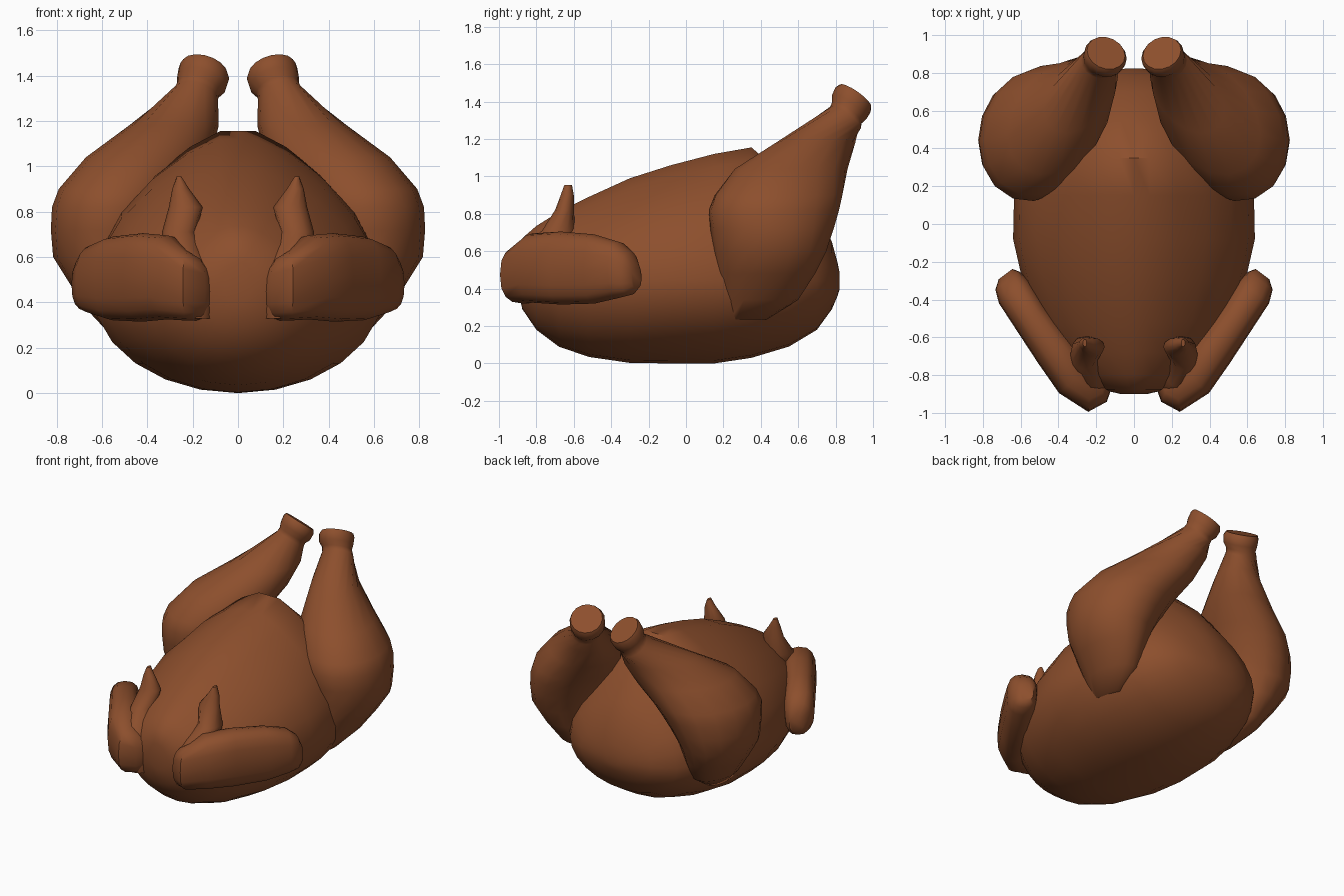
import bpy, bmesh, math
from mathutils import Vector

if "Cube" in bpy.data.objects:
    bpy.data.objects.remove(bpy.data.objects["Cube"])

skin = bpy.data.materials.new("roasted brown")
skin.diffuse_color = (0.265, 0.078, 0.026, 1)
skin.use_nodes = True
skin.node_tree.nodes["Principled BSDF"].inputs["Base Color"].default_value = skin.diffuse_color


def loft(name, rings, mirror=False, angle=50):
    """Skin a list of point rings, cap both ends, optionally mirror across x."""
    bm = bmesh.new()
    loops = [[bm.verts.new(p) for p in r] for r in rings]
    n = len(loops[0])
    for a, b in zip(loops, loops[1:]):
        for i in range(n):
            j = (i + 1) % n
            bm.faces.new((a[i], a[j], b[j], b[i]))
    bm.faces.new(loops[0][::-1])
    bm.faces.new(loops[-1])
    bmesh.ops.recalc_face_normals(bm, faces=bm.faces)
    me = bpy.data.meshes.new(name)
    bm.to_mesh(me)
    bm.free()
    me.materials.append(skin)
    ob = bpy.data.objects.new(name, me)
    bpy.context.collection.objects.link(ob)
    bpy.context.view_layer.objects.active = ob
    ob.select_set(True)
    bpy.ops.object.shade_smooth_by_angle(angle=math.radians(angle))
    ob.select_set(False)
    if mirror:
        ob.modifiers.new("Mirror", 'MIRROR')
    return ob


def ring(c, u, v, n=16, p=1.0):
    """Ellipse (p=1) or rounded box (p<1) spanned by vectors u and v."""
    c, u, v = Vector(c), Vector(u), Vector(v)
    out = []
    for i in range(n):
        t = 2 * math.pi * i / n
        co, si = math.cos(t), math.sin(t)
        out.append(c + u * math.copysign(abs(co) ** p, co)
                   + v * math.copysign(abs(si) ** p, si))
    return out


def slab(z, x0, x1, y0, y1, rho=0.0, n=16):
    """Horizontal ellipse with given extents, skewed by rho."""
    rx, ry = (x1 - x0) / 2, (y1 - y0) / 2
    return ring(((x0 + x1) / 2, (y0 + y1) / 2, z), (rx, ry * rho, 0),
                (0, ry * math.sqrt(1 - rho * rho), 0), n)


# Body: egg sections along y (y, bottom, top, half width, widest height)
body = []
for y, zb, zt, w, zc in [
        (-.90, .40, .58, .07, .49), (-.875, .29, .67, .18, .47),
        (-.80, .18, .735, .30, .45), (-.68, .09, .81, .41, .44),
        (-.52, .035, .89, .51, .44), (-.30, .003, .99, .59, .44),
        (-.08, 0, 1.06, .64, .45), (.15, 0, 1.12, .635, .45),
        (.35, .03, 1.155, .60, .45), (.55, .09, .98, .53, .45),
        (.70, .18, .80, .42, .44), (.78, .29, .65, .28, .44),
        (.81, .36, .54, .15, .44), (.822, .40, .48, .05, .44)]:
    pts = []
    for i in range(24):
        t = 2 * math.pi * i / 24
        c, s = math.cos(t), math.sin(t)
        if s > 0.01:   # narrower upper half with a small flat top
            x = w * math.copysign(abs(c) ** 1.5, c)
            pts.append((x, y, zc + (zt - zc) * min(1, s * 1.04)))
        else:
            pts.append((w * c, y, zc + (zc - zb) * s))
    body.append(pts)
loft("body", body)

# Legs: slanted drumstick, then tilted rings for the bone knob
leg = [slab(*a) for a in [
    (.235, .42, .54, .20, .43, 0), (.34, .38, .64, .18, .60, 0),
    (.48, .36, .74, .165, .69, 0), (.60, .34, .815, .145, .75, 0),
    (.72, .29, .825, .13, .79, -.05), (.82, .24, .82, .12, .82, -.1),
    (.90, .20, .79, .15, .84, -.15), (1.04, .12, .67, .26, .865, -.3),
    (1.18, .085, .48, .48, .905, -.4)]]
axis = Vector((-.25, .56, .79)).normalized()
u = (Vector((1, 0, 0)) - axis * axis.x).normalized()
v = axis.cross(u)
for c, r in [((.185, .853, 1.315), .10), ((.175, .86, 1.34), .097),
             ((.16, .872, 1.37), .112), ((.15, .893, 1.41), .115),
             ((.148, .905, 1.43), .104)]:
    leg.append(ring(c, u * r, v * r))
loft("leg", leg, True)

# Wing: upright rounded slab, bent at the elbow in front
wing = [ring((x, y, z), Vector((sx, sy, 0)).normalized() * t, (0, 0, h), 16, .78)
        for x, y, z, sx, sy, t, h in [
    (.165, -.80, .44, -.7, -.7, .075, .115), (.185, -.85, .46, -.4, -.9, .10, .14),
    (.23, -.87, .475, .1, -1, .125, .155), (.31, -.82, .51, .75, -.65, .115, .185),
    (.42, -.67, .51, .8, -.6, .11, .195), (.55, -.49, .505, .8, -.6, .10, .185),
    (.635, -.36, .50, .8, -.6, .10, .15), (.67, -.30, .48, .8, -.6, .08, .115),
    (.68, -.265, .46, .8, -.6, .045, .06)]]
loft("wing", wing, True)

# Wing tip: folded piece rising to a point
tip = [slab(*a, 0, 12) for a in [
    (.33, .105, .26, -.91, -.70), (.42, .10, .28, -.93, -.66),
    (.55, .105, .29, -.92, -.62), (.63, .15, .34, -.87, -.60),
    (.71, .185, .335, -.77, -.59), (.82, .155, .305, -.70, -.60),
    (.90, .215, .29, -.67, -.60), (.955, .25, .27, -.65, -.61)]]
loft("wing_tip", tip, True)
